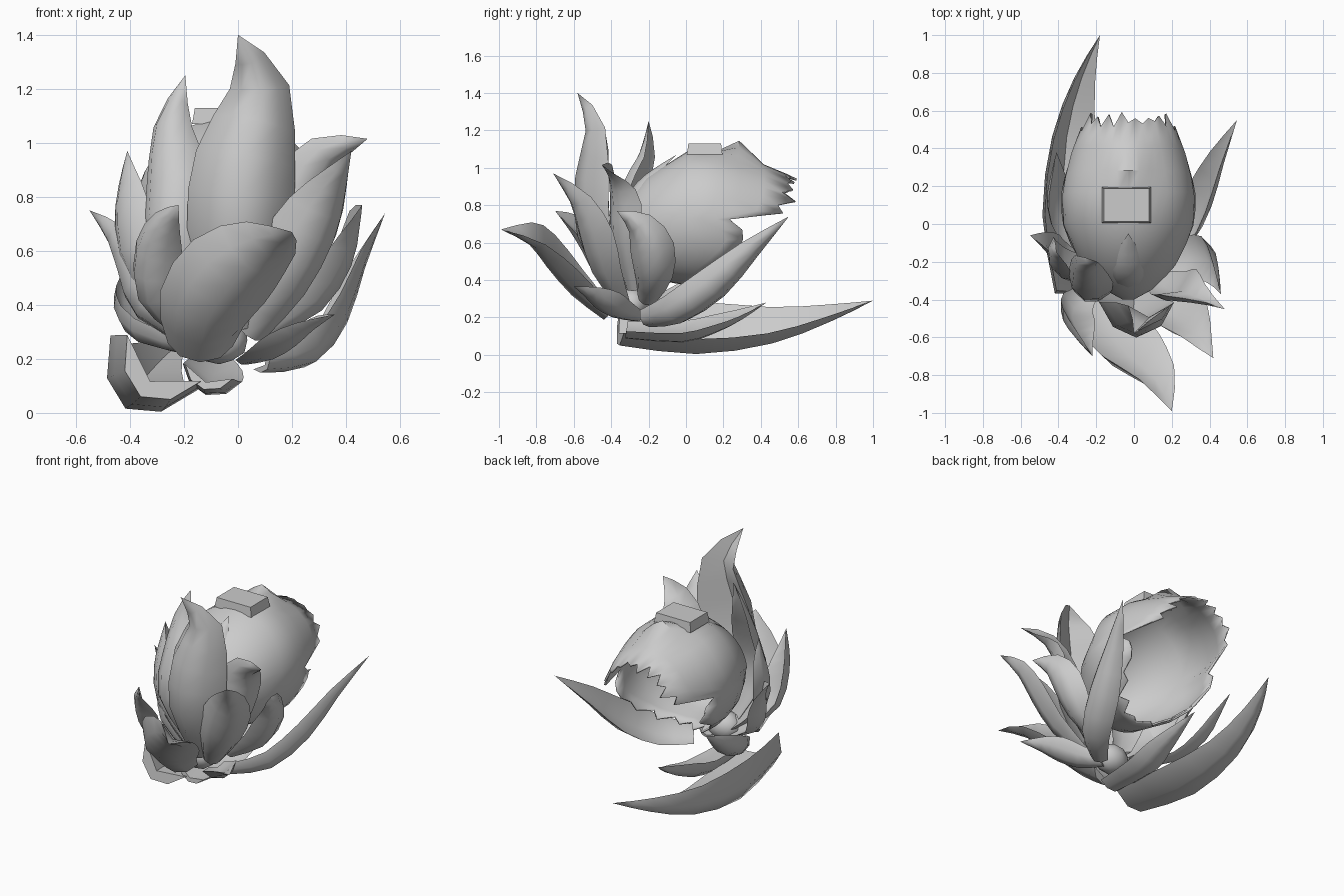
import bpy, bmesh, math, random
from mathutils import Vector

random.seed(4)
CENTRE = Vector((-0.03, 0.0, 0.72))


def finish(name, bm, angle=35):
    bmesh.ops.recalc_face_normals(bm, faces=bm.faces)
    me = bpy.data.meshes.new(name)
    bm.to_mesh(me)
    bm.free()
    ob = bpy.data.objects.new(name, me)
    bpy.context.collection.objects.link(ob)
    bpy.ops.object.select_all(action='DESELECT')
    ob.select_set(True)
    bpy.context.view_layer.objects.active = ob
    bpy.ops.object.shade_smooth_by_angle(angle=math.radians(angle))
    return ob


def interp(table, v):
    for (a, p), (b, q) in zip(table, table[1:]):
        if v <= b:
            return p + (q - p) * max(0, (v - a) / (b - a))
    return table[-1][1]


# Smooth curve through the path points, two steps per span
def curve(p):
    p = [2 * p[0] - p[1]] + p + [2 * p[-1] - p[-2]]
    out = []
    for a, b, c, d in zip(p, p[1:], p[2:], p[3:]):
        out += [b, (9 * (b + c) - a - d) / 16]
    return out + [p[-2]]


# Cupped pointed leaf: ridge outside, shallow hollow inside
def leaf(name, path, width, cup=0.8, outward=None, taper=(0.45, 0.9, 1.0, 0.62, 0)):
    pts = curve([Vector(p) for p in path])
    widths = [v.x for v in curve([Vector((k, 0, 0)) for k in taper])]
    bm = bmesh.new()
    section = [(-1, -0.65), (-0.62, 0.05), (0, 0.35), (0.62, 0.05), (1, -0.65), (0, -0.05)]
    rings = []
    for i, k in enumerate(widths[:-1]):
        t = (pts[i + 1] - pts[max(i - 1, 0)]).normalized()
        o = Vector(outward) if outward else pts[i] - CENTRE
        o = (o - t * o.dot(t)).normalized()
        s = t.cross(o)
        w = width * k
        ring = []
        for a, b in section:
            v = pts[i] + s * a * w + o * b * w * cup
            v.z = max(v.z, 0)
            ring.append(bm.verts.new(v))
        rings.append(ring)
    tip = bm.verts.new(pts[-1])
    n = len(section)
    for r, q in zip(rings, rings[1:]):
        for j in range(n):
            bm.faces.new((r[j], r[(j + 1) % n], q[(j + 1) % n], q[j]))
    for j in range(n):
        bm.faces.new((rings[-1][j], rings[-1][(j + 1) % n], tip))
    bm.faces.new(rings[0])
    finish(name, bm, 58)


# Hollow pod, torn open towards the back and below
radius = [(-0.4, 0.03), (-0.34, 0.14), (-0.2, 0.27), (0.02, 0.355), (0.17, 0.355),
          (0.35, 0.315), (0.6, 0.22)]
rim = [(0, 0.55), (60, 0.55), (83, 0.5), (91, 0.22), (105, 0.33), (116, 0.28),
       (138, 0.13), (160, 0.04), (180, 0.0)]
steps = (0, 0.06, 0.2, 0.44, 0.6, 0.72, 0.86, 1)
N = 40
bm = bmesh.new()
rings = []
for k, f in enumerate(steps):
    ring = []
    for j in range(N):
        th = 2 * math.pi * j / N
        deg = min(th, 2 * math.pi - th) * 180 / math.pi
        end = interp(rim, deg)
        if k == len(steps) - 1:
            end += (0.05 if j % 2 else -0.04) * random.uniform(0.1, 1.0)
        y = -0.4 + (end + 0.4) * f
        r = interp(radius, y)
        if k == 5:
            r += 0.08 * max(0, 1 - deg / 25)
        cz = interp([(-0.4, 0.64), (0.0, 0.73), (0.6, 0.715)], y)
        ring.append(bm.verts.new((-0.03 + r * math.sin(th), y, cz + r * 1.03 * math.cos(th))))
    rings.append(ring)
for r, q in zip(rings, rings[1:]):
    for j in range(N):
        bm.faces.new((r[j], r[(j + 1) % N], q[(j + 1) % N], q[j]))
bm.faces.new(rings[0])
pod = finish("pod_shell", bm)
sol = pod.modifiers.new("thickness", 'SOLIDIFY')
sol.thickness = 0.012

# Small tapered block on top
bm = bmesh.new()
bmesh.ops.create_cube(bm, size=1)
for v in bm.verts:
    k = 0.92 if v.co.z > 0 else 1.0
    v.co = Vector((-0.04 + v.co.x * 0.26 * k, 0.1 + v.co.y * 0.19 * k, 1.10 + v.co.z * 0.06))
finish("top_block", bm)

# Root knob joining leaves and pod
bm = bmesh.new()
bmesh.ops.create_icosphere(bm, subdivisions=2, radius=1)
for v in bm.verts:
    v.co = Vector((-0.07 + v.co.x * 0.11, -0.29 + v.co.y * 0.09, 0.27 + v.co.z * 0.09))
finish("root_knob", bm)

# Front and upper leaves
leaf("tall_front_leaf", [(0, -0.38, 0.32), (0, -0.52, 0.65), (0.03, -0.53, 0.95),
                         (0.08, -0.5, 1.2), (0, -0.58, 1.4)], 0.19, 0.95, (0, -1, 0),
     (0.55, 1.0, 0.98, 0.58, 0))
leaf("big_low_front_leaf", [(-0.14, -0.42, 0.21), (-0.12, -0.58, 0.35), (-0.02, -0.71, 0.5),
                            (0.11, -0.82, 0.61), (0.2, -0.99, 0.67)], 0.185, 0.7,
     (0, -0.8, -0.5), (0.65, 0.98, 1.0, 0.62, 0))
leaf("upper_left_leaf", [(-0.15, -0.3, 0.35), (-0.25, -0.38, 0.62), (-0.25, -0.32, 0.87),
                         (-0.255, -0.23, 1.07), (-0.195, -0.2, 1.25)], 0.125, 0.8, (-0.4, -1, 0))
leaf("crown_leaf", [(-0.03, -0.36, 0.6), (-0.03, -0.32, 0.8), (-0.03, -0.25, 0.91),
                    (-0.03, -0.16, 0.99), (-0.03, -0.05, 1.07)], 0.1, 0.5)
# Right leaves
leaf("right_front_leaf", [(0.06, -0.36, 0.28), (0.18, -0.47, 0.46), (0.28, -0.53, 0.66),
                          (0.35, -0.59, 0.82), (0.42, -0.71, 0.97)], 0.14, 0.9)
leaf("right_upper_leaf", [(0.1, -0.3, 0.35), (0.21, -0.36, 0.62), (0.26, -0.36, 0.82),
                          (0.33, -0.39, 0.95), (0.48, -0.45, 1.015)], 0.125, 0.8,
     (0.5, -0.8, -0.1))
leaf("right_side_leaf", [(0.1, -0.22, 0.28), (0.29, -0.19, 0.4), (0.39, -0.19, 0.56),
                         (0.43, -0.25, 0.69), (0.46, -0.37, 0.77)], 0.12, 0.8, (0.9, -0.15, -0.2))
leaf("right_long_leaf", [(0.1, -0.22, 0.175), (0.27, -0.07, 0.21), (0.38, 0.14, 0.35),
                         (0.455, 0.34, 0.545), (0.545, 0.55, 0.74)], 0.105, 0.8,
     (0.7, 0, -0.5), (0.6, 0.95, 1, 0.6, 0))
leaf("right_low_leaf", [(0.03, -0.25, 0.19), (0.12, -0.36, 0.22), (0.2, -0.44, 0.27),
                        (0.27, -0.51, 0.32), (0.36, -0.6, 0.365)], 0.1, 0.75, (0.6, -0.3, -0.7))
# Left leaves
leaf("left_front_leaf", [(-0.22, -0.36, 0.3), (-0.32, -0.45, 0.42), (-0.32, -0.53, 0.58),
                         (-0.28, -0.61, 0.69), (-0.22, -0.7, 0.77)], 0.1, 0.9)
leaf("left_upper_leaf", [(-0.16, -0.28, 0.3), (-0.37, -0.24, 0.5), (-0.42, -0.2, 0.7),
                         (-0.42, -0.16, 0.85), (-0.41, -0.15, 0.97)], 0.12, 0.7)
leaf("left_side_leaf", [(-0.15, -0.28, 0.25), (-0.36, -0.22, 0.38), (-0.42, -0.17, 0.53),
                        (-0.47, -0.11, 0.65), (-0.55, -0.06, 0.75)], 0.11, 0.7)
leaf("left_back_leaf", [(-0.15, -0.25, 0.22), (-0.36, -0.05, 0.28), (-0.42, 0.12, 0.36),
                        (-0.42, 0.25, 0.45), (-0.41, 0.38, 0.54)], 0.09, 0.7)
# Long leaves lying on the ground
leaf("long_ground_leaf", [(-0.33, -0.36, 0.11), (-0.38, 0.05, 0.075), (-0.36, 0.46, 0.11),
                          (-0.28, 0.77, 0.2), (-0.18, 1.0, 0.29)], 0.19, 1.05,
     (-0.5, 0, -0.8), (0.85, 1.0, 0.7, 0.34, 0))
leaf("short_ground_leaf", [(-0.12, -0.32, 0.11), (-0.11, -0.02, 0.095), (-0.09, 0.15, 0.14),
                           (-0.09, 0.29, 0.2), (-0.1, 0.43, 0.28)], 0.115, 0.75, (-0.3, 0, -1),
     (0.8, 1.0, 0.85, 0.5, 0))
